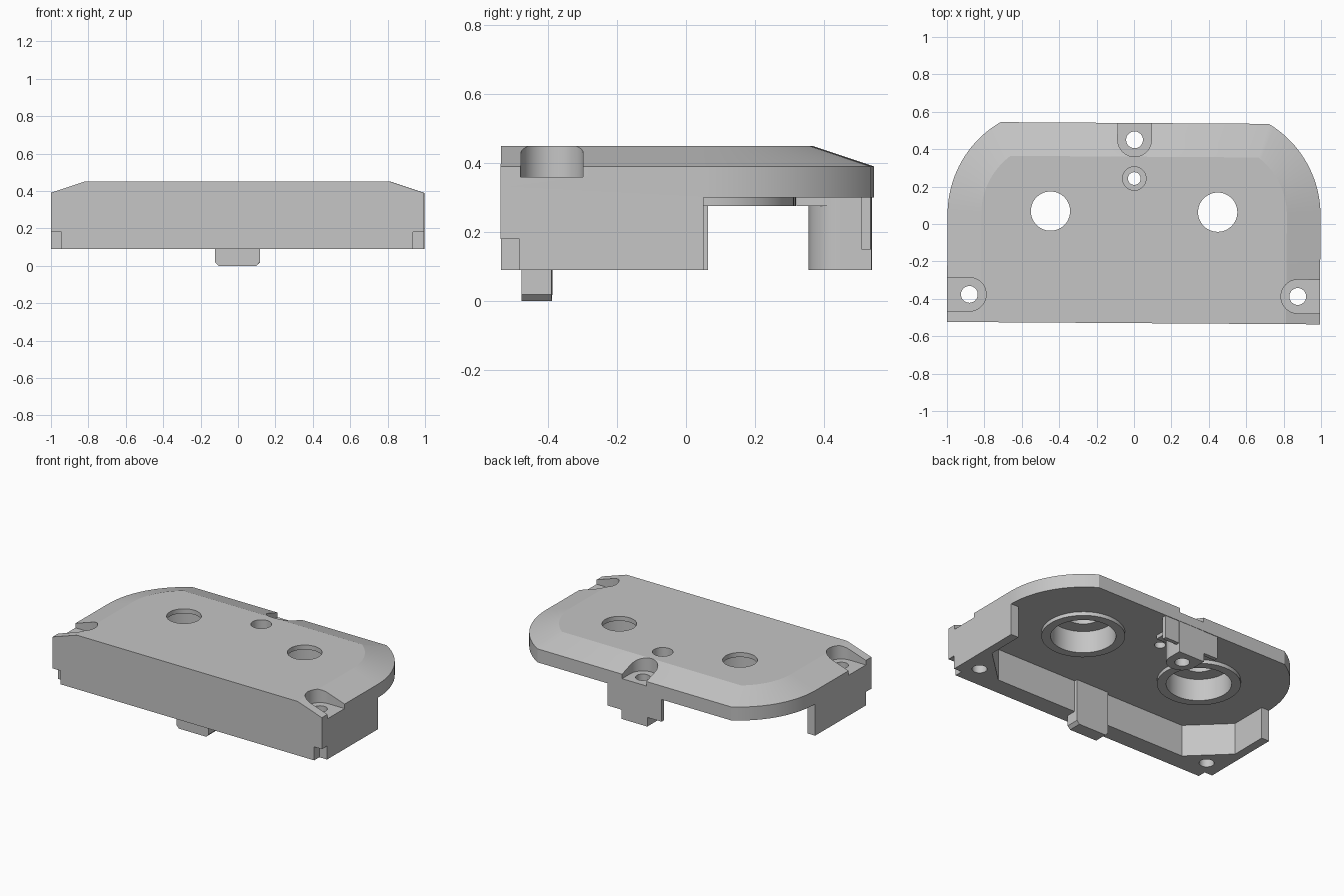
import bpy, bmesh
from math import sin, cos, asin, pi, radians

cube = bpy.data.objects.get("Cube")
if cube:
    bpy.data.objects.remove(cube, do_unlink=True)

grey = bpy.data.materials.new("plain grey")
grey.use_nodes = True
colour = (0.56, 0.56, 0.56, 1)
grey.diffuse_color = colour
grey.node_tree.nodes["Principled BSDF"].inputs["Base Color"].default_value = colour

W, FRONT, BACK = 0.997, -0.53, 0.54     # half width, front and back faces
ARC_Y, ARC_R = 0.05, 0.569              # rounded back corners
BASE, CEIL, RIM, TOP = 0.09, 0.30, 0.39, 0.45


def loft(name, rings):
    """Solid through stacked rings, each a (points, z) pair."""
    bm = bmesh.new()
    loops = [[bm.verts.new((x, y, z)) for x, y in pts] for pts, z in rings]
    n = len(loops[0])
    bm.faces.new(loops[0][::-1])
    bm.faces.new(loops[-1])
    for a, b in zip(loops, loops[1:]):
        for i in range(n):
            j = (i + 1) % n
            bm.faces.new((a[i], a[j], b[j], b[i]))
    bmesh.ops.recalc_face_normals(bm, faces=bm.faces)
    mesh = bpy.data.meshes.new(name)
    bm.to_mesh(mesh)
    bm.free()
    mesh.materials.append(grey)
    ob = bpy.data.objects.new(name, mesh)
    bpy.context.collection.objects.link(ob)
    return ob


def prism(name, pts, z0, z1):
    return loft(name, [(pts, z0), (pts, z1)])


def box(name, x0, x1, y0, y1, z0, z1):
    return prism(name, [(x0, y0), (x1, y0), (x1, y1), (x0, y1)], z0, z1)


def disc(name, x, y, r, z0, z1, n=48):
    pts = [(x + r * cos(2 * pi * i / n), y + r * sin(2 * pi * i / n)) for i in range(n)]
    return prism(name, pts, z0, z1)


def slot(name, x, y, r, length, angle, z0, z1, n=24):
    """Half-round end at (x, y), running straight on in the angle direction."""
    pts = [(r * cos(pi / 2 + pi * i / n), r * sin(pi / 2 + pi * i / n)) for i in range(n + 1)]
    pts += [(length, -r), (length, r)]
    c, s = cos(angle), sin(angle)
    return prism(name, [(x + u * c - v * s, y + u * s + v * c) for u, v in pts], z0, z1)


def outline(inset, n=20):
    """Plate outline, inset on the sides and back only."""
    r = ARC_R - inset
    end = asin((BACK - inset - ARC_Y) / r)
    right = [(W - inset, FRONT)]
    right += [(W - ARC_R + r * cos(end * i / n), ARC_Y + r * sin(end * i / n)) for i in range(n + 1)]
    return right + [(-x, y) for x, y in reversed(right)]


def combine(body, part, operation):
    mod = body.modifiers.new(operation, "BOOLEAN")
    mod.operation, mod.solver, mod.object = operation, "EXACT", part
    bpy.context.view_layer.objects.active = body
    bpy.ops.object.modifier_apply(modifier=mod.name)
    bpy.data.objects.remove(part, do_unlink=True)


# Bevelled cover plate
body = loft("cover_housing", [(outline(0), CEIL), (outline(0), RIM), (outline(0.18), TOP)])

# Front and side walls with solid corner gussets
half = [(W, FRONT), (W, 0.057), (0.94, 0.057), (0.94, -0.19), (0.71, -0.41)]
skirt = half + [(-x, y) for x, y in reversed(half)]
parts = [prism("skirt", skirt, BASE, 0.33)]

# Back screw post with thin wings
parts += [slot("post", 0, 0.45, 0.095, 0.088, pi / 2, BASE, 0.33),
          box("wings", -0.2, 0.2, 0.51, 0.536, 0.15, 0.33),
          box("post_pad", -0.09, 0.09, 0.32, 0.44, 0.275, 0.33)]

# Raised rings under the two large holes
parts += [disc("ring", s * 0.447, 0.066, 0.25, 0.275, 0.33) for s in (-1, 1)]

# Latch tab with bevelled lower corners
tab = [(-0.12, -0.475), (0.12, -0.475), (0.12, -0.388), (-0.12, -0.388)]
tip = [(x * 0.84, y) for x, y in tab]
parts.append(loft("latch_tab", [(tip, 0), (tab, 0.02), (tab, 0.33)]))
for part in parts:
    combine(body, part, "UNION")

# Large holes, corner screws and front corner notches
cuts = []
for s in (-1, 1):
    cuts += [disc("recess", s * 0.447, 0.066, 0.195, 0.2, 0.42),
             disc("opening", s * 0.447, 0.066, 0.105, 0.2, 0.6),
             disc("screw_hole", s * 0.878, -0.382, 0.045, 0, 0.6, 32),
             slot("screw_seat", s * 0.878, -0.382, 0.09, 0.3, 0 if s > 0 else pi, 0.36, 0.6)]
    x0, x1 = sorted((s * 0.94, s * 1.2))
    cuts.append(box("notch", x0, x1, -0.7, -0.475, 0, 0.18))

# Back screw and centre countersink
cuts += [disc("screw_hole", 0, 0.45, 0.045, 0, 0.6, 32),
         slot("screw_seat", 0, 0.45, 0.09, 0.3, pi / 2, 0.36, 0.6),
         disc("centre_hole", 0, 0.243, 0.034, 0, 0.6, 32),
         disc("centre_seat", 0, 0.243, 0.063, 0.36, 0.6, 32)]
for cut in cuts:
    combine(body, cut, "DIFFERENCE")

# Slight skew and sharp-edged smoothing
body.rotation_euler.z = -0.0065
bpy.ops.object.select_all(action="DESELECT")
body.select_set(True)
bpy.context.view_layer.objects.active = body
bpy.ops.object.shade_smooth_by_angle(angle=radians(15))
